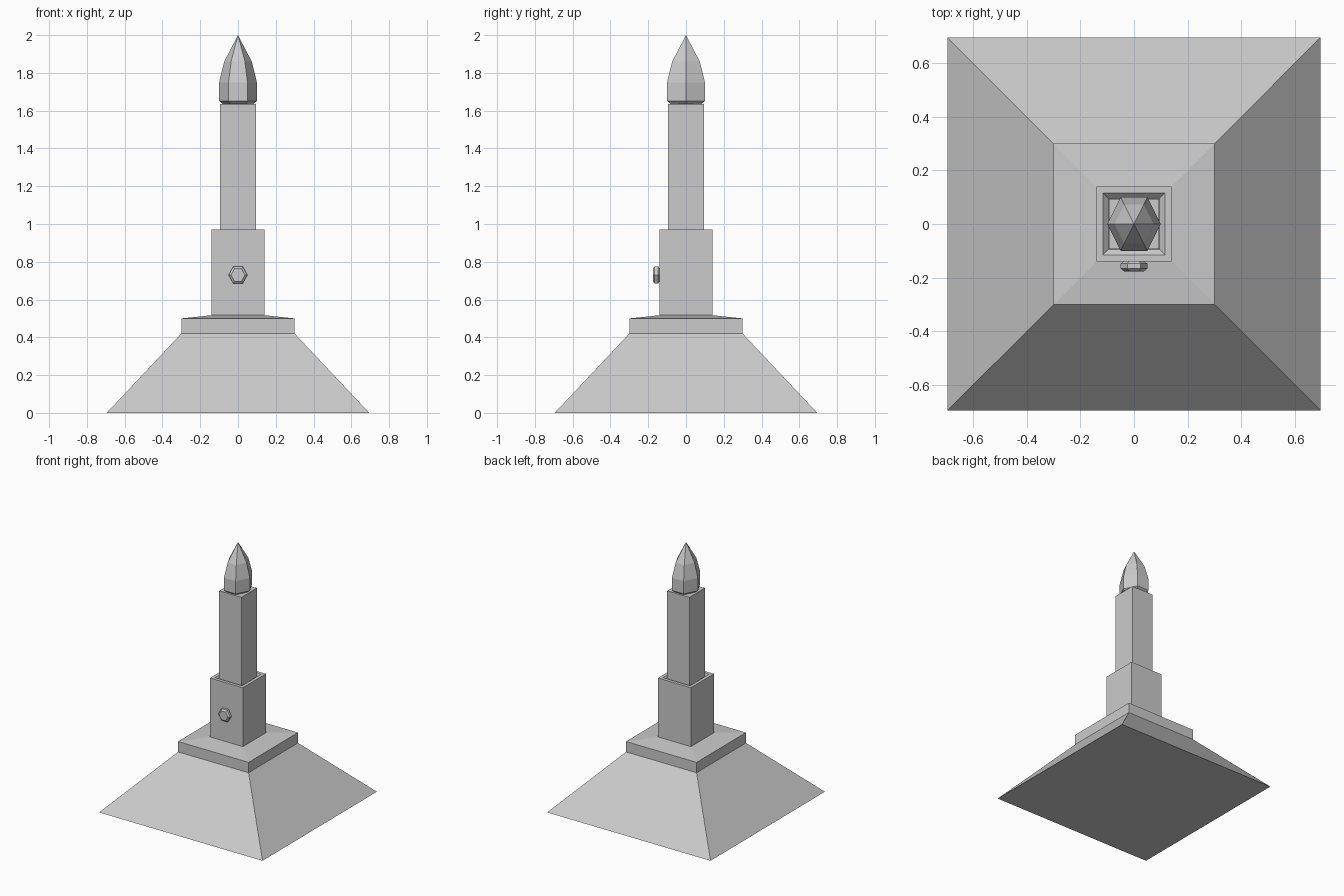
import bpy, bmesh
from mathutils import Matrix

if "Cube" in bpy.data.objects:
    bpy.data.objects.remove(bpy.data.objects["Cube"])

SQUARE = [(-1, -1), (1, -1), (1, 1), (-1, 1)]
HEX_FINIAL = [(1, 0), (0.5, 1), (-0.5, 1), (-1, 0), (-0.5, -1), (0.5, -1)]
HEX_BOLT = [(1, 0), (0.5, 0.9), (-0.5, 0.9), (-1, 0), (-0.5, -0.9), (0.5, -0.9)]


def stack(name, outline, rings, matrix=Matrix()):
    """Skin an outline through (scale, height) rings and close both ends."""
    bm = bmesh.new()
    loops = [[bm.verts.new((x * s, y * s, z)) for x, y in outline] for s, z in rings]
    n = len(outline)
    for a, b in zip(loops, loops[1:]):
        for i in range(n):
            j = (i + 1) % n
            bm.faces.new((a[i], a[j], b[j], b[i]))
    bm.faces.new(loops[0][::-1])
    bm.faces.new(loops[-1])
    bmesh.ops.remove_doubles(bm, verts=bm.verts, dist=1e-4)
    bmesh.ops.recalc_face_normals(bm, faces=bm.faces)
    bm.transform(matrix)
    mesh = bpy.data.meshes.new(name)
    bm.to_mesh(mesh)
    bm.free()
    obj = bpy.data.objects.new(name, mesh)
    bpy.context.collection.objects.link(obj)
    return obj


# Sloping pyramid foot with a vertical rim and a shallow top
stack("base", SQUARE, [(0.695, 0), (0.30, 0.42), (0.30, 0.50), (0.14, 0.517)])

# Square sleeve with a chamfered mouth
stack("sleeve", SQUARE, [(0.14, 0.51), (0.14, 0.97), (0.115, 0.97), (0.095, 0.95)])

# Square post
stack("post", SQUARE, [(0.094, 0.95), (0.094, 1.635)])

# Six-sided pointed finial
stack("finial", HEX_FINIAL, [(0.08, 1.635), (0.1, 1.652), (0.1, 1.75),
                             (0.073, 1.86), (0.0, 2.0)])

# Hex bolt on the front of the sleeve
stack("bolt", HEX_BOLT, [(0.04, 0.0), (0.05, 0.008), (0.05, 0.026), (0.037, 0.036)],
      Matrix.Translation((0, -0.14, 0.73)) @ Matrix.Rotation(1.570796, 4, 'X'))
